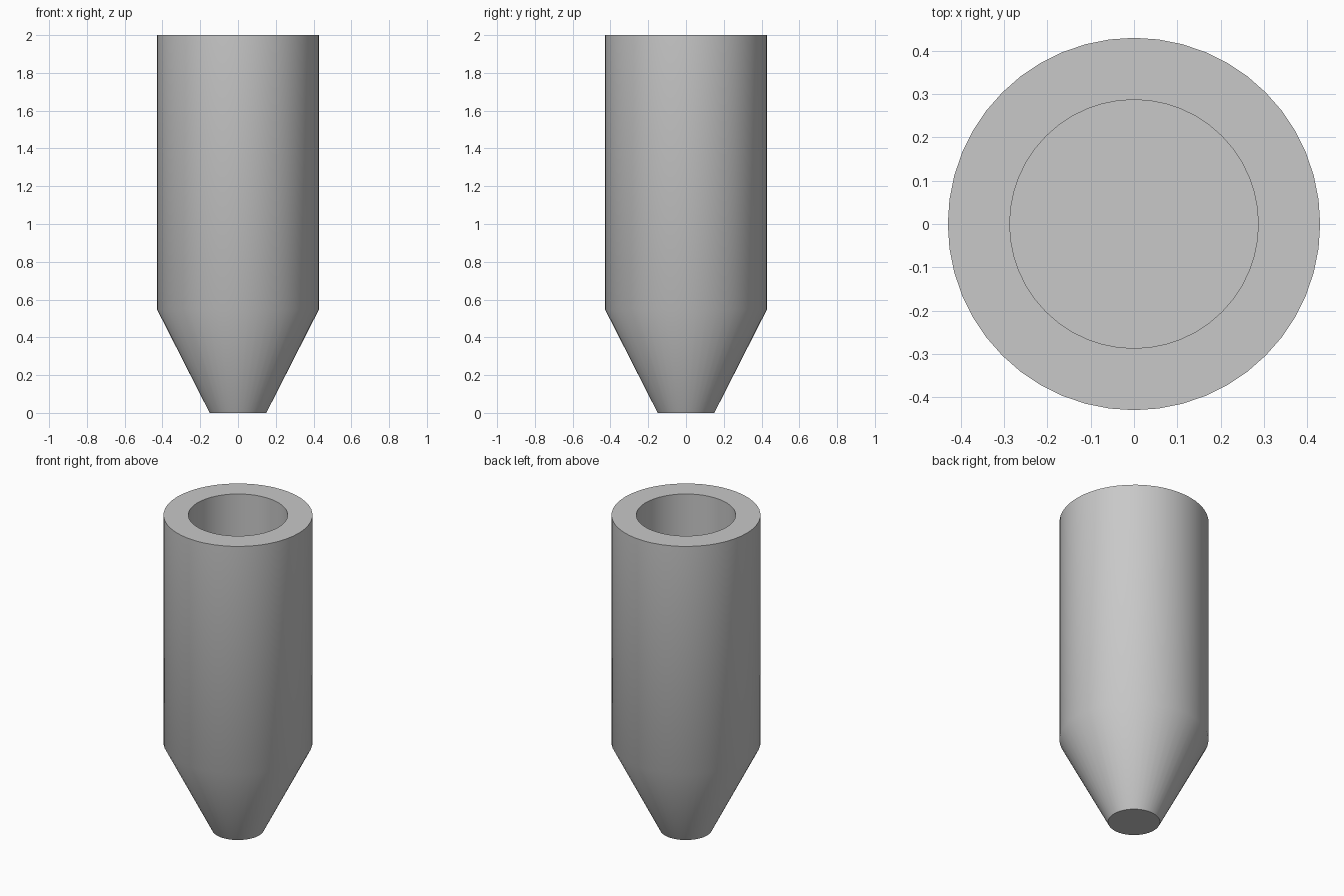
import bpy, bmesh
from math import radians, tau

cube = bpy.data.objects.get("Cube")
if cube:
    bpy.data.objects.remove(cube, do_unlink=True)

SIDES = 48
GREY = (0.58, 0.58, 0.58, 1.0)

# Single plain material
mat = bpy.data.materials.new("plain_grey")
mat.use_nodes = True
mat.diffuse_color = GREY
mat.node_tree.nodes["Principled BSDF"].inputs["Base Color"].default_value = GREY

# Half section: closed tip, cone, barrel, rim, bore, flat bore floor
profile = [(0, 0), (0.15, 0), (0.43, 0.55), (0.43, 2),
           (0.287, 2), (0.287, 0.55), (0, 0.55)]

# Revolve the half section around the vertical axis
bm = bmesh.new()
verts = [bm.verts.new((r, 0, z)) for r, z in profile]
edges = [bm.edges.new(pair) for pair in zip(verts, verts[1:])]
bmesh.ops.spin(bm, geom=verts + edges, cent=(0, 0, 0), axis=(0, 0, 1),
               angle=tau, steps=SIDES)
bmesh.ops.remove_doubles(bm, verts=bm.verts, dist=0.0001)
bmesh.ops.dissolve_degenerate(bm, edges=bm.edges, dist=0.0001)
bmesh.ops.recalc_face_normals(bm, faces=bm.faces)

mesh = bpy.data.meshes.new("hollow_tapered_tube")
bm.to_mesh(mesh)
bm.free()
mesh.materials.append(mat)
tube = bpy.data.objects.new("hollow_tapered_tube", mesh)
bpy.context.collection.objects.link(tube)

# Smooth walls and shoulder, crisp rim and tip
bpy.ops.object.select_all(action="DESELECT")
tube.select_set(True)
bpy.context.view_layer.objects.active = tube
bpy.ops.object.shade_smooth_by_angle(angle=radians(30))
